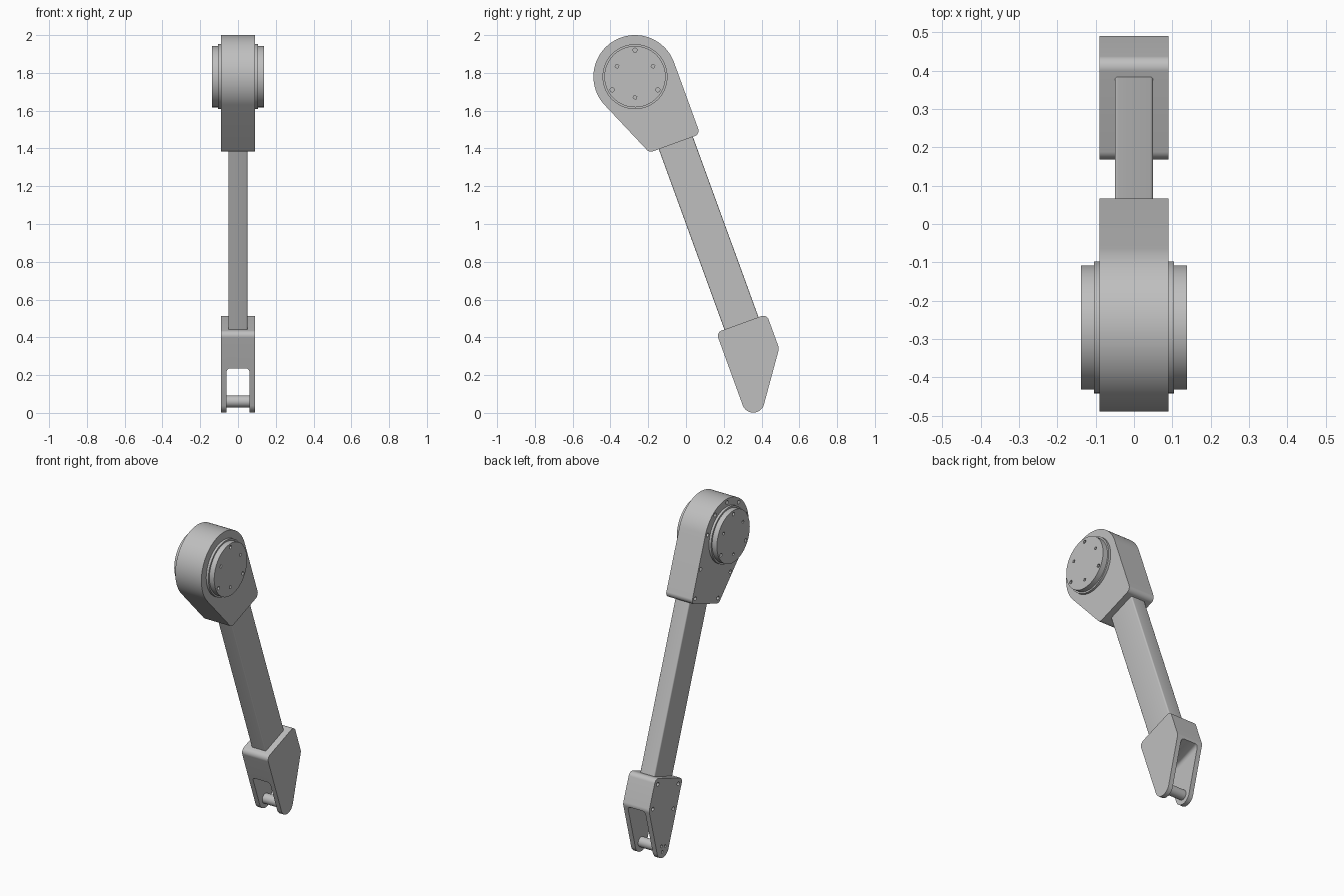
import bpy, bmesh
from math import sin, cos, pi, radians
from mathutils import Matrix, Vector, geometry

if "Cube" in bpy.data.objects:
    bpy.data.objects.remove(bpy.data.objects["Cube"], do_unlink=True)

grey = bpy.data.materials.new("light_grey_metal")
grey.use_nodes = True
tone = (0.52, 0.52, 0.52, 1)
grey.diffuse_color = tone
grey.node_tree.nodes["Principled BSDF"].inputs["Base Color"].default_value = tone

# The arm is laid out as u (down the arm), v (across it) and x, then tilted about the pivot
TILT = radians(20)
PLACE = Matrix.Translation((0, -0.27, 1.78)) @ Matrix.Rotation(TILT, 4, 'X')
FRAMES = {
    "x": lambda a, b, h: Vector((h, b, -a)),   # profile in u, v
    "u": lambda a, b, h: Vector((b, a, -h)),   # profile in v, x
    "v": lambda a, b, h: Vector((b, h, -a)),   # profile in u, x
}


def add_prism(bm, circles, lo, hi, axis="x", sides=64):
    """Extrude the outline wrapped around a set of circles (a, b, radius)."""
    pts = [Vector((a + r * cos(2 * pi * i / sides), b + r * sin(2 * pi * i / sides)))
           for a, b, r in circles for i in range(sides)]
    outline = [pts[i] for i in geometry.convex_hull_2d(pts)]
    place = FRAMES[axis]
    rings = [[bm.verts.new(PLACE @ place(p.x, p.y, h)) for p in outline] for h in (lo, hi)]
    bm.faces.new(rings[0])
    bm.faces.new(rings[1][::-1])
    n = len(outline)
    for i in range(n):
        j = (i + 1) % n
        bm.faces.new((rings[0][i], rings[1][i], rings[1][j], rings[0][j]))


def make(name, prisms):
    bm = bmesh.new()
    for args in prisms:
        add_prism(bm, *args)
    bmesh.ops.recalc_face_normals(bm, faces=bm.faces)
    mesh = bpy.data.meshes.new(name)
    bm.to_mesh(mesh)
    bm.free()
    mesh.materials.append(grey)
    ob = bpy.data.objects.new(name, mesh)
    bpy.context.collection.objects.link(ob)
    return ob


def activate(ob):
    bpy.ops.object.select_all(action='DESELECT')
    ob.select_set(True)
    bpy.context.view_layer.objects.active = ob


def carve(ob, prisms):
    cutter = make("cutter", prisms)
    cutter.hide_render = True
    activate(ob)
    mod = ob.modifiers.new("carve", 'BOOLEAN')
    mod.operation, mod.solver, mod.object = 'DIFFERENCE', 'EXACT', cutter
    bpy.ops.object.modifier_apply(modifier=mod.name)
    bpy.data.objects.remove(cutter, do_unlink=True)


def finish(ob):
    activate(ob)
    bpy.ops.object.shade_smooth_by_angle(angle=radians(30))


def bolt_holes(spots, radius=0.012):
    return [([(u, v, radius)], -0.12, -0.072, "x", 12) for u, v in spots]


HALF = 0.09

# Upper joint housing, with screw holes along the rim of one side
housing = make("joint_housing", [
    ([(0, 0, 0.22), (0.374, 0.19, 0.03), (0.374, -0.046, 0.03)], -HALF, HALF, "x", 96)])
rim = [(-0.197 * sin(radians(t)), 0.197 * cos(radians(t))) for t in range(0, 181, 36)]
edge = [(0.2, 0.197), (0.372, 0.192), (0.22, -0.122), (0.372, -0.046)]
carve(housing, bolt_holes(rim + edge))

# Bearing collar and hub through the housing
collar = make("bearing_collar", [([(0, 0, 0.172)], -0.105, 0.105, "x", 96)])
hub = make("pivot_hub", [([(0, 0, 0.162)], -0.138, 0.138, "x", 96)])
hub_holes = []
for i in range(6):
    angle = radians(90 + 60 * i) - TILT
    reach, sides = ((0.14, 12), (0.11, 4))[i % 2]
    hole = [(-reach * sin(angle), reach * cos(angle), 0.011)]
    hub_holes += [(hole, 0.11, 0.15, "x", sides), (hole, -0.15, -0.11, "x", sides)]
carve(hub, hub_holes)

# Rectangular bar with softened edges
bar = make("arm_bar", [
    ([(0.083 + sv * 0.088, sx * 0.042, 0.008) for sv in (-1, 1) for sx in (-1, 1)],
     0.36, 1.46, "u", 16)])

# Forked foot: body, slot between the cheeks, and screw holes
fork = make("fork_foot", [
    ([(1.83, 0, 0.059), (1.45, -0.029, 0.03), (1.45, 0.195, 0.03), (1.6, 0.185, 0.04)],
     -HALF, HALF)])
carve(fork, [([(u, s * 0.042, 0.018) for u in (1.64, 2.1) for s in (-1, 1)],
              -0.4, 0.4, "v", 24)])
pin_marks = [(1.83 + 0.022 * cos(2 * pi * i / 3), 0.022 * sin(2 * pi * i / 3)) for i in range(3)]
carve(fork, bolt_holes([(1.455, -0.025), (1.6, -0.025), (1.455, 0.19), (1.6, 0.19)])
      + bolt_holes(pin_marks, 0.009))

# Cross pin between the cheeks
pin = make("fork_pin", [([(1.83, 0, 0.031)], -0.065, 0.065, "x", 32)])

for part in (housing, collar, hub, bar, fork, pin):
    finish(part)
